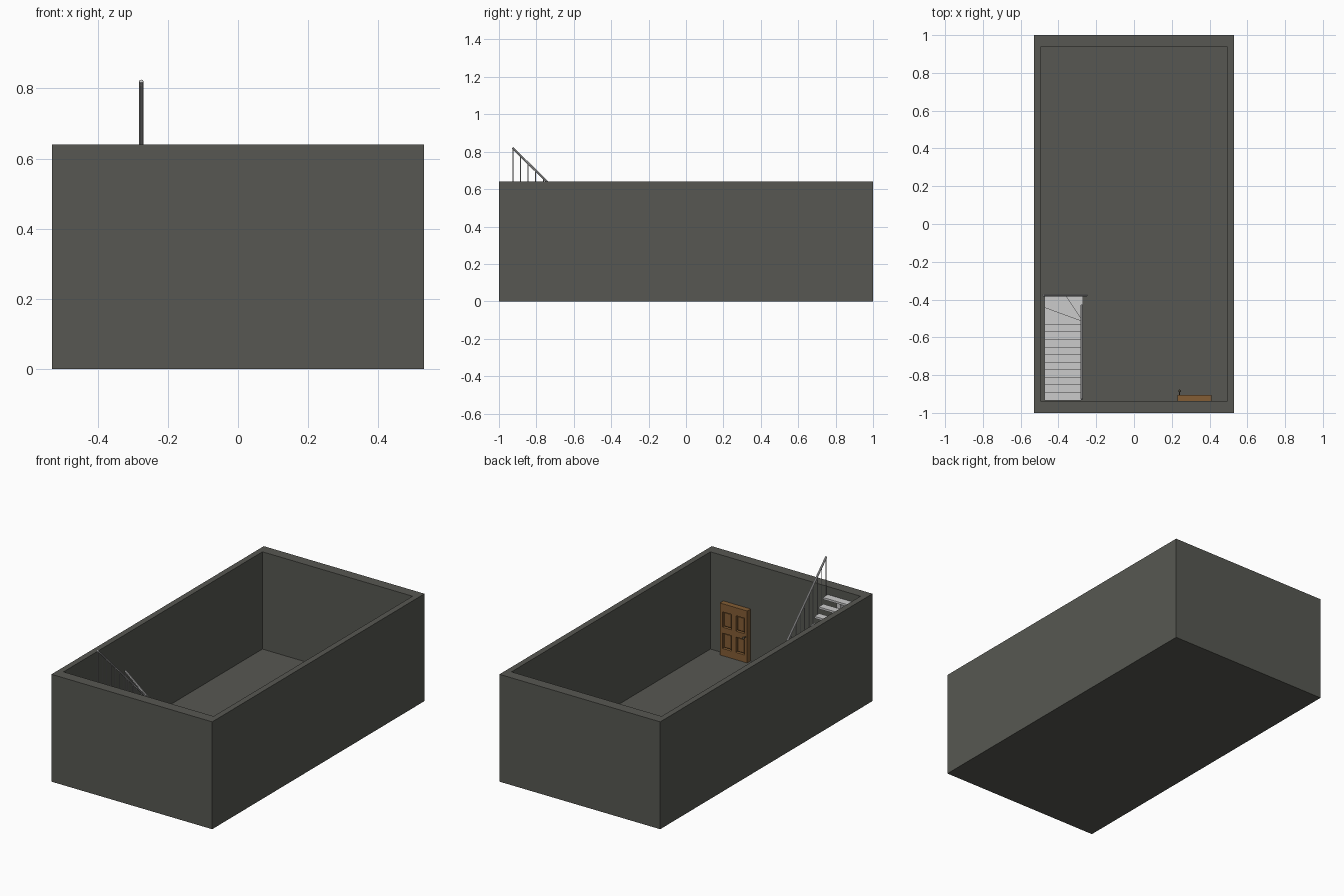
import bpy, bmesh, math
from mathutils import Vector

if "Cube" in bpy.data.objects:
    bpy.data.objects.remove(bpy.data.objects["Cube"])

def material(name, rgb):
    m = bpy.data.materials.new(name)
    m.diffuse_color = (*rgb, 1)
    m.use_nodes = True
    m.node_tree.nodes["Principled BSDF"].inputs["Base Color"].default_value = m.diffuse_color
    return m

CONCRETE = material("dark concrete", (0.095, 0.097, 0.084))
PAINT = material("pale grey", (0.60, 0.60, 0.60))
WOOD = material("brown wood", (0.23, 0.11, 0.035))
METAL = material("dark handle metal", (0.10, 0.08, 0.05))

def finish(name, bm, mat):
    bmesh.ops.recalc_face_normals(bm, faces=bm.faces)
    me = bpy.data.meshes.new(name)
    bm.to_mesh(me)
    bm.free()
    me.materials.append(mat)
    ob = bpy.data.objects.new(name, me)
    bpy.context.collection.objects.link(ob)
    return ob

def add_prism(bm, pts, z0, z1):
    lo = [bm.verts.new((x, y, z0)) for x, y in pts]
    hi = [bm.verts.new((x, y, z1)) for x, y in pts]
    bm.faces.new(lo)
    bm.faces.new(hi)
    n = len(pts)
    for i in range(n):
        bm.faces.new((lo[i], lo[(i + 1) % n], hi[(i + 1) % n], hi[i]))

def add_box(bm, x0, x1, y0, y1, z0, z1):
    add_prism(bm, [(x0, y0), (x1, y0), (x1, y1), (x0, y1)], z0, z1)

def add_rod(bm, a, b, r, sides=8):
    a, b = Vector(a), Vector(b)
    res = bmesh.ops.create_cone(bm, cap_ends=True, segments=sides, radius1=r, radius2=r, depth=(b - a).length)
    q = Vector((0, 0, 1)).rotation_difference(b - a)
    for v in res["verts"]:
        v.co = q @ v.co + (a + b) / 2

FLOOR, TOP = 0.06, 0.64

# open-topped room: inset the top of a box and push it down to the floor
bm = bmesh.new()
outer = [(-0.53, -1), (0.53, -1), (0.53, 1), (-0.53, 1)]
inner = [(-0.495, -0.937), (0.495, -0.937), (0.495, 0.937), (-0.495, 0.937)]
rings = []
for pts, z in ((outer, 0), (outer, TOP), (inner, TOP), (inner, FLOOR)):
    rings.append([bm.verts.new((x, y, z)) for x, y in pts])
for a, b in zip(rings, rings[1:]):
    for i in range(4):
        bm.faces.new((a[i], a[(i + 1) % 4], b[(i + 1) % 4], b[i]))
bm.faces.new(rings[0])
bm.faces.new(rings[-1])
finish("room_shell", bm, CONCRETE)

# stair treads: three winders round a pivot, then ten straight steps
RISE, THICK = 0.041, 0.012
XL, XR = -0.475, -0.28
PIVOT = (-0.27, -0.515)
shapes = [
    [PIVOT, (-0.27, -0.38), (-0.365, -0.38)],
    [PIVOT, (-0.36, -0.38), (XL, -0.38), (XL, -0.45)],
    [PIVOT, (XL, -0.44), (XL, -0.535), (XR, -0.535)],
]
for i in range(10):
    y = -0.53 - 0.04 * i
    y1 = max(y - 0.045, -0.935)
    shapes.append([(XL, y), (XR, y), (XR, y1), (XL, y1)])
bm = bmesh.new()
for i, pts in enumerate(shapes):
    z = FLOOR + RISE * (i + 1)
    add_prism(bm, pts, z - THICK, z)
finish("stair_treads", bm, PAINT)

# central beam under the treads, with a bracket block below each
bm = bmesh.new()
xc = (XL + XR) / 2
for i in range(3, 13):
    z = FLOOR + RISE * (i + 1) - THICK
    y = -0.53 - 0.04 * (i - 3)
    add_box(bm, xc - 0.012, xc + 0.012, y - 0.04, y - 0.008, z - 0.045, z)
for x, y, n in ((-0.31, -0.42, 1), (-0.40, -0.43, 2), (-0.40, -0.49, 3)):
    add_box(bm, x - 0.012, x + 0.012, y - 0.012, y + 0.012, FLOOR, FLOOR + RISE * n - THICK)
finish("stair_beam", bm, PAINT)

# inner rail, one baluster per step
def rail_z(y):
    return 0.818 - 0.98 * (y + 0.925)

bm = bmesh.new()
RX = -0.276
add_rod(bm, (RX, -0.928, rail_z(-0.928)), (RX, -0.43, rail_z(-0.43)), 0.006)
for i in range(11):
    y = -0.925 + 0.0405 * i
    add_rod(bm, (RX, y, FLOOR + RISE * (13 - i) - THICK), (RX, y, rail_z(y)), 0.0025, 6)
add_rod(bm, (RX, -0.437, FLOOR), (RX, -0.437, rail_z(-0.437)), 0.003, 6)
finish("inner_railing", bm, PAINT)

# outer rail round the winders
bm = bmesh.new()
def outer_z(x):
    return 0.437 - 0.8 * (x + 0.48)
add_rod(bm, (-0.48, -0.377, outer_z(-0.48)), (-0.25, -0.377, outer_z(-0.25)), 0.006)
for x, n in ((-0.472, 2), (-0.42, 2), (-0.37, 2), (-0.32, 1), (-0.275, 1)):
    add_rod(bm, (x, -0.379, FLOOR + RISE * n - THICK), (x, -0.379, outer_z(x)), 0.0025, 6)
finish("outer_railing", bm, PAINT)

# door: grid front whose four panels are recessed with a raised centre
bm = bmesh.new()
DX, DZ, YB, YF = (0.23, 0.248, 0.305, 0.335, 0.392, 0.41), (0.06, 0.103, 0.195, 0.23, 0.322, 0.37), -0.937, -0.905
grid = [[bm.verts.new((x, YF, z)) for x in DX] for z in DZ]
panels = []
for r in range(5):
    for c in range(5):
        f = bm.faces.new((grid[r][c], grid[r][c + 1], grid[r + 1][c + 1], grid[r + 1][c]))
        if r in (1, 3) and c in (1, 3):
            panels.append(f)
rim = [e for e in bm.edges if e.is_boundary]
new = bmesh.ops.extrude_edge_only(bm, edges=rim)["geom"]
for v in new:
    if isinstance(v, bmesh.types.BMVert):
        v.co.y = YB
bmesh.ops.holes_fill(bm, edges=[e for e in bm.edges if e.is_boundary], sides=0)
bmesh.ops.recalc_face_normals(bm, faces=bm.faces)
for f in panels:
    bmesh.ops.inset_individual(bm, faces=[f], thickness=0.003, depth=-0.012)
    bmesh.ops.inset_individual(bm, faces=[f], thickness=0.007, depth=0.004)
finish("door", bm, WOOD)

# door knob
bm = bmesh.new()
add_rod(bm, (0.241, YF - 0.002, 0.213), (0.241, -0.888, 0.213), 0.003)
res = bmesh.ops.create_uvsphere(bm, u_segments=12, v_segments=8, radius=0.007)
bmesh.ops.translate(bm, verts=res["verts"], vec=(0.241, -0.884, 0.213))
knob = finish("door_knob", bm, METAL)
for p in knob.data.polygons:
    p.use_smooth = True
